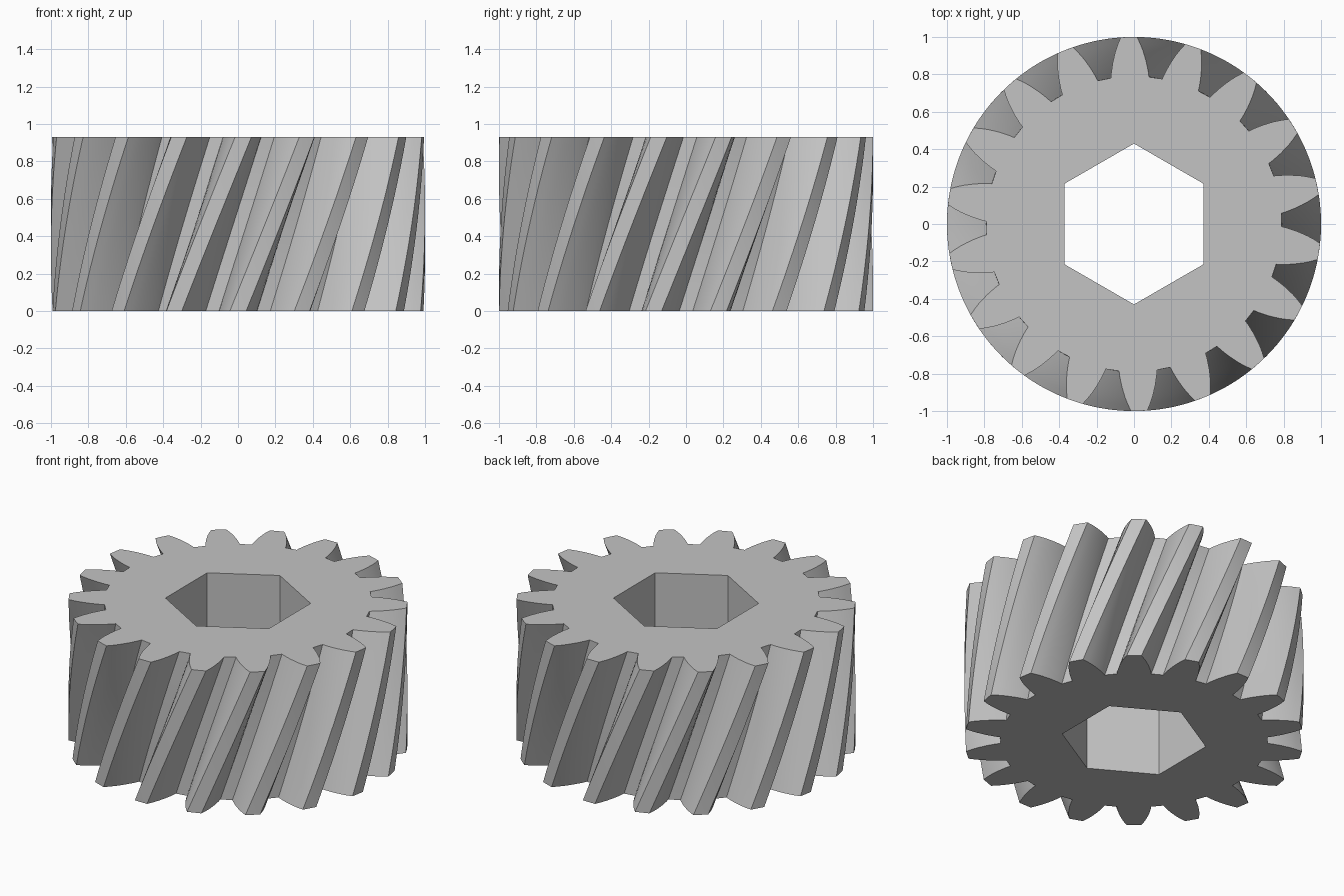
import bpy, bmesh
from math import sin, cos, radians, pi

cube = bpy.data.objects.get("Cube")
if cube:
    bpy.data.objects.remove(cube, do_unlink=True)

TEETH = 18
HEIGHT = 0.93
TWIST = radians(21.6)
LAYERS = 20
BORE_RADIUS = 0.43

# Tooth flank from root to tip: radius, half angle in degrees
FLANK = [(0.79, 7.4), (0.815, 7.0), (0.84, 6.5), (0.87, 5.9), (0.9, 5.2),
         (0.93, 4.5), (0.965, 3.55), (1.0, 2.5)]
TOOTH = ([(r, -a) for r, a in FLANK] + [(1.0, 0)]
         + [(r, a) for r, a in reversed(FLANK)])

steel = bpy.data.materials.new("plain grey")
steel.use_nodes = True
colour = (0.55, 0.55, 0.55, 1)
steel.diffuse_color = colour
steel.node_tree.nodes["Principled BSDF"].inputs["Base Color"].default_value = colour

bm = bmesh.new()


def ring(polar, z, turn=0):
    """Closed loop of vertices from (radius, angle) pairs."""
    return [bm.verts.new((r * cos(a + turn), r * sin(a + turn), z)) for r, a in polar]


def wall(lower, upper):
    """Quads between two loops of equal length."""
    n = len(lower)
    for i in range(n):
        j = (i + 1) % n
        bm.faces.new((lower[i], lower[j], upper[j], upper[i]))


def loop_edges(loop):
    return [bm.edges.get((loop[i - 1], loop[i])) for i in range(len(loop))]


# Helical teeth: one outline turned step by step up the height
outline = [(r, radians(a) + 2 * pi * (k + 0.5) / TEETH)
           for k in range(TEETH) for r, a in TOOTH]
rings = [ring(outline, HEIGHT * k / LAYERS, TWIST * k / LAYERS)
         for k in range(LAYERS + 1)]
for lower, upper in zip(rings, rings[1:]):
    wall(lower, upper)

# Straight hexagonal bore
hexagon = [(BORE_RADIUS, pi / 2 + k * pi / 3) for k in range(6)]
bore = [ring(hexagon, z) for z in (0, HEIGHT)]
wall(*bore)

# Flat end faces around the bore
for outer, inner in ((rings[0], bore[0]), (rings[-1], bore[1])):
    bmesh.ops.triangle_fill(bm, use_beauty=True, use_dissolve=False,
                            edges=loop_edges(outer) + loop_edges(inner))
bmesh.ops.recalc_face_normals(bm, faces=bm.faces)

mesh = bpy.data.meshes.new("helical_gear")
bm.to_mesh(mesh)
bm.free()
mesh.materials.append(steel)
gear = bpy.data.objects.new("helical_gear", mesh)
bpy.context.collection.objects.link(gear)

# Smooth flanks with crisp edges
bpy.ops.object.select_all(action='DESELECT')
gear.select_set(True)
bpy.context.view_layer.objects.active = gear
bpy.ops.object.shade_smooth_by_angle(angle=radians(30))
